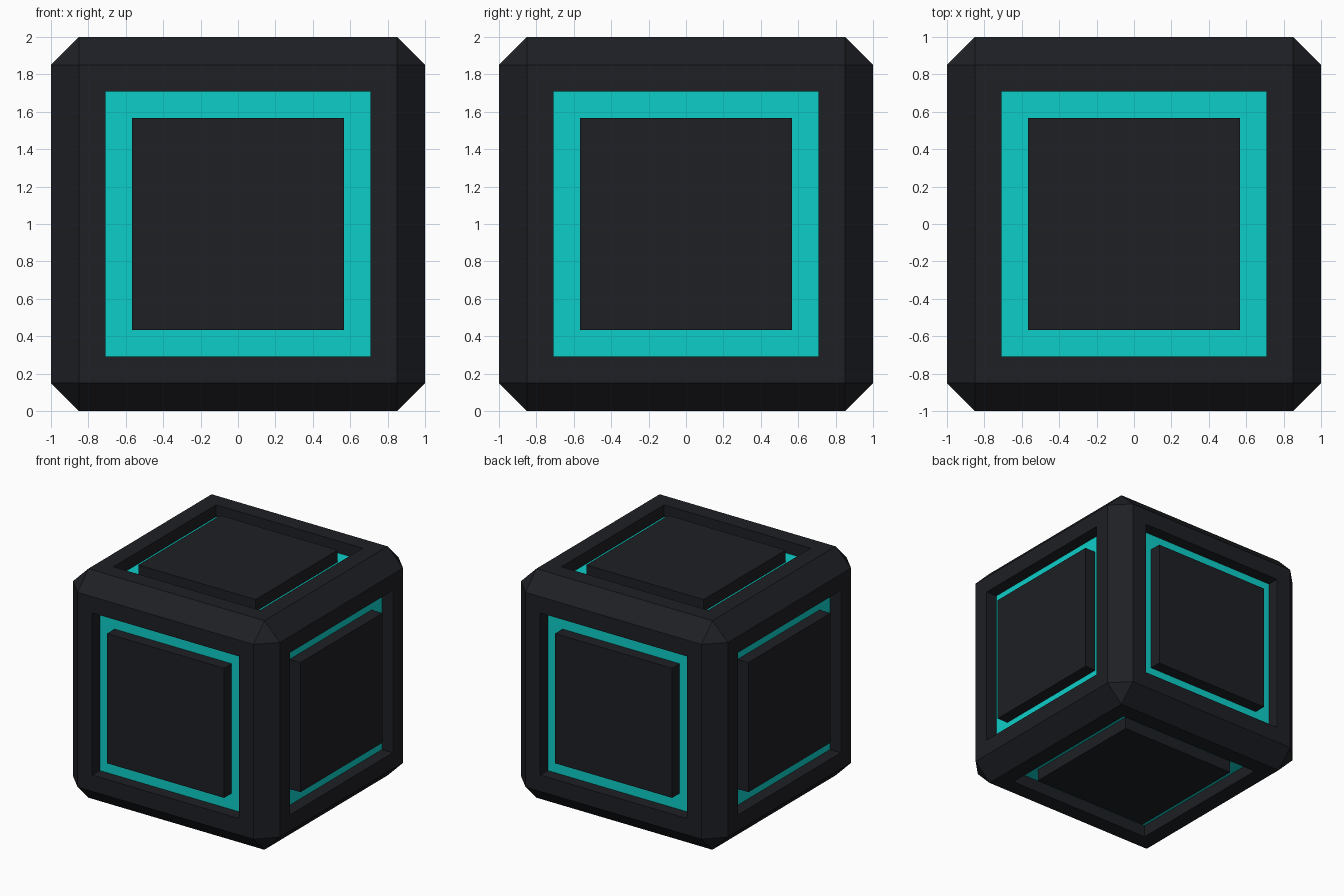
import bpy, bmesh

if "Cube" in bpy.data.objects:
    bpy.data.objects.remove(bpy.data.objects["Cube"])

BEVEL, GAP, DEPTH = 0.15, 0.142, 0.105


def material(name, color):
    m = bpy.data.materials.new(name)
    m.diffuse_color = color
    m.use_nodes = True
    m.node_tree.nodes["Principled BSDF"].inputs["Base Color"].default_value = m.diffuse_color
    return m


# Chamfered cube body
bm = bmesh.new()
bmesh.ops.create_cube(bm, size=2)
bmesh.ops.translate(bm, verts=bm.verts, vec=(0, 0, 1))
bmesh.ops.bevel(bm, geom=bm.edges[:], offset=BEVEL, offset_type='OFFSET',
                segments=1, profile=0.5, affect='EDGES')


def inset(face, thickness, depth):
    return bmesh.ops.inset_individual(bm, faces=[face], thickness=thickness,
                                      depth=depth, use_even_offset=True)["faces"]


# On all six sides: rim, sunken glowing channel, flush centre panel
bm.normal_update()
for face in [f for f in bm.faces if max(abs(c) for c in f.normal) > 0.99]:
    inset(face, GAP, 0)
    inset(face, 0, -DEPTH)
    for strip in inset(face, GAP, 0):
        strip.material_index = 1
    inset(face, 0, DEPTH)
    face.material_index = 0

mesh = bpy.data.meshes.new("panelled_cube")
bm.to_mesh(mesh)
bm.free()
mesh.materials.append(material("dark_shell", (0.013, 0.014, 0.018, 1)))
mesh.materials.append(material("cyan_strip", (0.004, 0.62, 0.58, 1)))
bpy.context.collection.objects.link(bpy.data.objects.new("panelled_cube", mesh))
